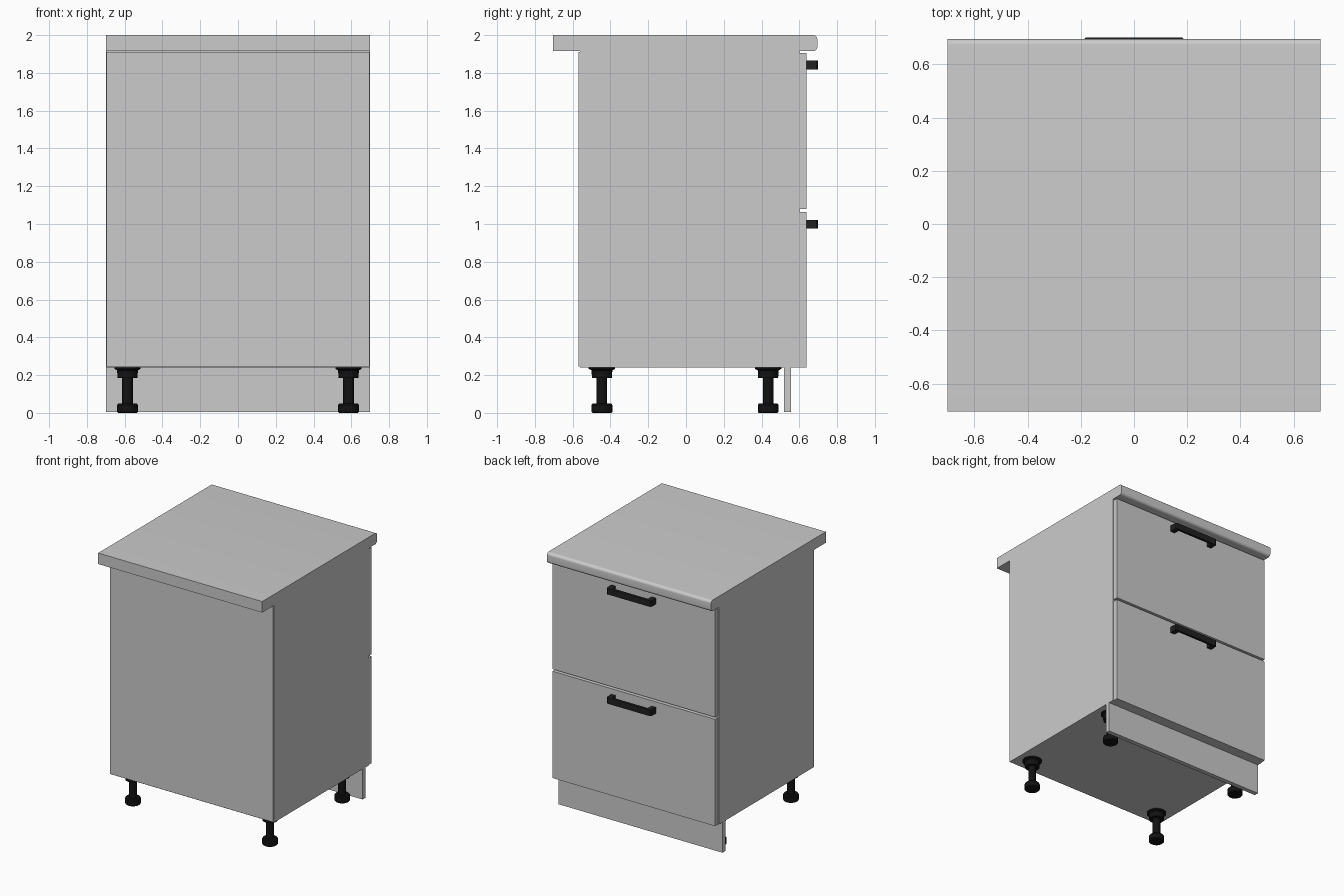
import bpy, bmesh, math
from mathutils import Vector

if "Cube" in bpy.data.objects:
    bpy.data.objects.remove(bpy.data.objects["Cube"])


def material(name, v):
    m = bpy.data.materials.new(name)
    m.diffuse_color = (v, v, v, 1)
    m.use_nodes = True
    m.node_tree.nodes["Principled BSDF"].inputs["Base Color"].default_value = m.diffuse_color
    return m


BLACK = material("black_plastic", 0.006)
DARK = material("dark_metal", 0.015)


def finish(bm, name, mat=None, smooth=False):
    bmesh.ops.recalc_face_normals(bm, faces=bm.faces)
    me = bpy.data.meshes.new(name)
    bm.to_mesh(me)
    bm.free()
    ob = bpy.data.objects.new(name, me)
    bpy.context.collection.objects.link(ob)
    if mat:
        me.materials.append(mat)
    if smooth:
        bpy.ops.object.select_all(action='DESELECT')
        ob.select_set(True)
        bpy.context.view_layer.objects.active = ob
        bpy.ops.object.shade_smooth_by_angle(angle=math.radians(35))
    return ob


def box(name, x, y, z):
    bm = bmesh.new()
    bmesh.ops.create_cube(bm, size=1)
    for v in bm.verts:
        v.co = [a + (c + 0.5) * (b - a) for c, (a, b) in zip(v.co, (x, y, z))]
    return finish(bm, name)


def prism(name, pts, direction, mat=None, smooth=False):
    bm = bmesh.new()
    face = bm.faces.new([bm.verts.new(p) for p in pts])
    out = bmesh.ops.extrude_face_region(bm, geom=[face])
    verts = [g for g in out["geom"] if isinstance(g, bmesh.types.BMVert)]
    bmesh.ops.translate(bm, verts=verts, vec=Vector(direction))
    # the starting face stays as the near cap
    return finish(bm, name, mat, smooth)


def lathe(name, profile, x, y, mat, steps=32):
    bm = bmesh.new()
    vs = [bm.verts.new((r, 0, z)) for r, z in profile]
    es = [bm.edges.new(p) for p in zip(vs, vs[1:])]
    bmesh.ops.spin(bm, geom=vs + es, cent=(0, 0, 0), axis=(0, 0, 1),
                   angle=math.tau, steps=steps)
    bmesh.ops.remove_doubles(bm, verts=bm.verts, dist=1e-5)
    bmesh.ops.translate(bm, verts=bm.verts, vec=(x, y, 0))
    return finish(bm, name, mat, True)


# Worktop with a rounded edge over the drawers
R, Y0, Y1, Z0, Z1 = 0.022, -0.705, 0.695, 1.915, 2.0
section = [(-0.7, Y0, Z1), (-0.7, Y0, Z0)]
for cz, start in ((Z0 + R, -90), (Z1 - R, 0)):
    for i in range(9):
        a = math.radians(start + i * 90 / 8)
        section.append((-0.7, Y1 - R + R * math.cos(a), cz + R * math.sin(a)))
prism("worktop", section, (1.4, 0, 0), smooth=True)

# Carcass panels
T = 0.037
for side, s in (("left", -1), ("right", 1)):
    xs = sorted((s * 0.7, s * (0.7 - T)))
    box(side + "_side_panel", xs, (-0.56, 0.6), (0.24, 1.915))
box("bottom_panel", (-0.7 + T, 0.7 - T), (-0.56, 0.6), (0.24, 0.24 + T))
box("back_panel", (-0.695, 0.695), (-0.568, -0.56), (0.245, 1.91))
for name, y in (("rear_rail", (-0.56, -0.34)), ("drawer_side_rail", (0.38, 0.6))):
    box(name, (-0.7 + T, 0.7 - T), y, (1.915 - T, 1.915))

# Plinth
box("plinth", (-0.7, 0.7), (0.52, 0.555), (0.005, 0.24))

# Drawer fronts with bow handles
handle = [(-0.19, 0.635), (-0.155, 0.635), (-0.152, 0.672), (-0.145, 0.68),
          (0.145, 0.68), (0.152, 0.672), (0.155, 0.635), (0.19, 0.635),
          (0.19, 0.692), (0.182, 0.7), (-0.182, 0.7), (-0.19, 0.692)]
for label, z0, z1, hz in (("lower", 0.24, 1.064, 0.975),
                          ("upper", 1.08, 1.905, 1.818)):
    box(label + "_drawer_front", (-0.695, 0.695), (0.6, 0.637), (z0, z1))
    prism(label + "_handle", [(x, y, hz) for x, y in handle],
          (0, 0, 0.047), DARK)

# Adjustable legs
leg = [(0, 0), (0.05, 0), (0.055, 0.006), (0.055, 0.042), (0.049, 0.05),
       (0.028, 0.05), (0.028, 0.185), (0.053, 0.185), (0.055, 0.225),
       (0.07, 0.233), (0.07, 0.24), (0, 0.24)]
for side, x in (("left", -0.585), ("right", 0.585)):
    for end, y in (("rear", -0.445), ("drawer_side", 0.435)):
        lathe(f"{side}_{end}_leg", leg, x, y, BLACK)
